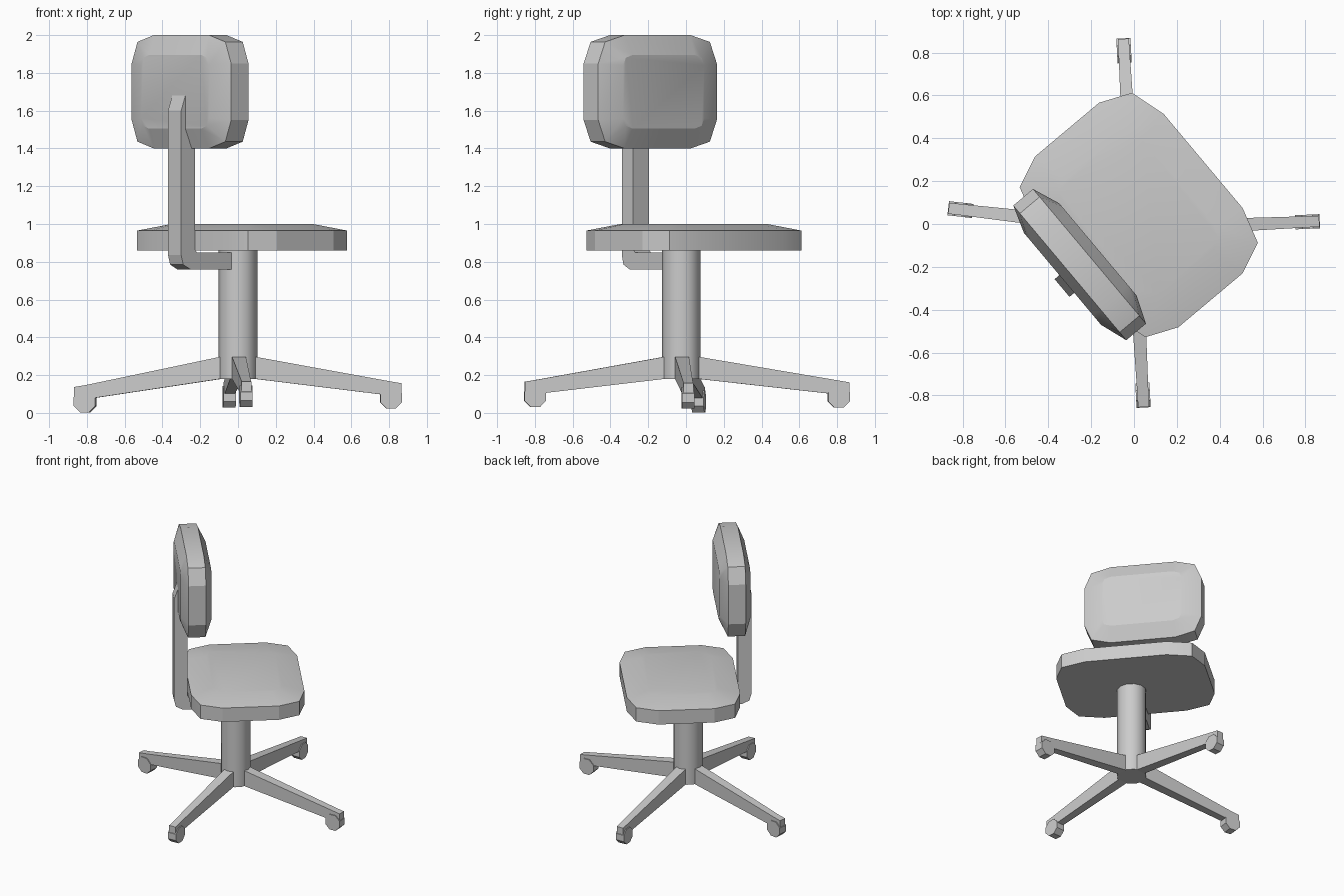
import bpy, bmesh, math
from mathutils import Matrix, Vector

if "Cube" in bpy.data.objects:
    bpy.data.objects.remove(bpy.data.objects["Cube"])

TURN = Matrix.Rotation(math.radians(-50), 4, 'Z')   # swivelled upper part
HUB = Vector((0, -0.025, 0))


def make(name, rings, matrix=Matrix(), smooth=None):
    """Loft equal-length point rings and cap both ends."""
    bm = bmesh.new()
    vs = [[bm.verts.new(matrix @ Vector(p)) for p in ring] for ring in rings]
    n = len(rings[0])
    for a, b in zip(vs, vs[1:]):
        for i in range(n):
            j = (i + 1) % n
            bm.faces.new((a[i], a[j], b[j], b[i]))
    bm.faces.new(vs[0][::-1])
    bm.faces.new(vs[-1])
    bmesh.ops.recalc_face_normals(bm, faces=bm.faces)
    me = bpy.data.meshes.new(name)
    bm.to_mesh(me)
    bm.free()
    ob = bpy.data.objects.new(name, me)
    bpy.context.collection.objects.link(ob)
    if smooth:
        bpy.ops.object.select_all(action='DESELECT')
        ob.select_set(True)
        bpy.context.view_layer.objects.active = ob
        bpy.ops.object.shade_smooth_by_angle(angle=math.radians(smooth))
    return ob


def outline(quarter):
    """Mirror three quarter points into a 12-sided cushion outline."""
    q, r = quarter, quarter[::-1]
    return (q + [(-x, y) for x, y in r] + [(-x, -y) for x, y in q]
            + [(x, -y) for x, y in r])


# Seat cushion
outer = outline([(0.52, 0.195), (0.457, 0.342), (0.287, 0.392)])
inner = outline([(0.345, 0.16), (0.325, 0.215), (0.26, 0.24)])
seat = [[(x - 0.018, y + 0.044, z) for x, y in loop]
        for loop, z in ((outer, 0.86), (outer, 0.965), (inner, 1.0))]
make("seat", seat, TURN, 22)

# Backrest cushion
outer = outline([(0.41, 0.149), (0.362, 0.264), (0.228, 0.30)])
inner = outline([(0.28, 0.14), (0.262, 0.18), (0.215, 0.195)])
back = [[(x - 0.018, f, z + 1.7) for x, z in loop]
        for loop, f in ((inner, -0.42), (outer, -0.376),
                        (outer, -0.256), (inner, -0.205))]
make("backrest", back, TURN, 22)

# Bent bar carrying the backrest
profile = [(0, 0.76), (-0.385, 0.76), (-0.435, 0.785), (-0.449, 0.835),
           (-0.449, 1.60), (-0.42, 1.68), (-0.355, 1.68),
           (-0.355, 0.865), (-0.34, 0.85), (0, 0.85)]
make("backrest_bar", [[(x, f, z) for f, z in profile]
                      for x in (-0.041, 0.067)], TURN)

# Central column
N = 12
circle = [(math.cos(2 * math.pi * i / N), math.sin(2 * math.pi * i / N)) for i in range(N)]
make("column", [[(0.102 * c, 0.102 * s, z) for c, s in circle] for z in (0.18, 0.87)],
     Matrix.Translation(HUB), 40)

# Four legs with casters: angle, reach, tip lift
for name, angle, reach, lift in (("right", 2.5, 0.865, 0.022),
                                 ("back", 93.2, 0.89, 0.027),
                                 ("left", 173.5, 0.87, 0.002),
                                 ("front", -86.9, 0.83, 0.03)):
    m = Matrix.Translation(HUB) @ Matrix.Rotation(math.radians(angle), 4, 'Z')
    root, tip = 0.037, 0.026
    sections = [(0.0, root, 0.18, 0.315), (0.09, root, 0.18, 0.297),
                (reach - 0.06, tip, 0.07 + lift, 0.145 + lift),
                (reach, tip, 0.07 + lift, 0.135 + lift)]
    make(name + "_leg", [[(r, -w * 1, lo), (r, w, lo), (r, w, hi), (r, -w, hi)]
                         for r, w, lo, hi in sections], m)
    wheel = [(math.cos(math.pi * (2 * i + 1) / 8), math.sin(math.pi * (2 * i + 1) / 8))
             for i in range(8)]
    make(name + "_caster", [[(reach - 0.055 + 0.062 * c, y, 0.058 + lift + 0.062 * s)
                             for c, s in wheel] for y in (-0.033, 0.033)], m)
